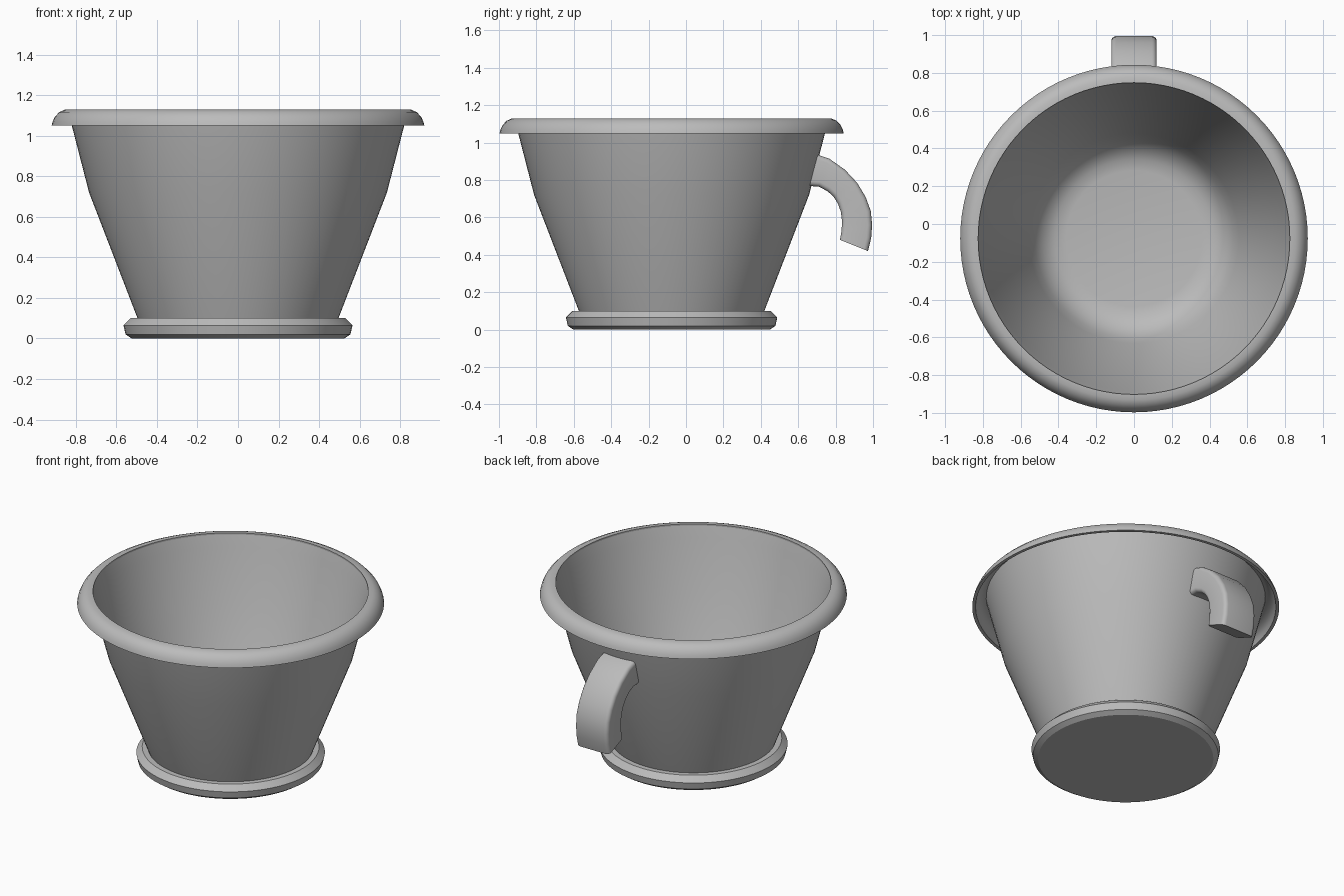
import bpy, bmesh, math

cube = bpy.data.objects.get("Cube")
if cube:
    bpy.data.objects.remove(cube, do_unlink=True)

CENTRE_Y = -0.077
SIDES = 96

grey = bpy.data.materials.new("plain grey")
grey.use_nodes = True
grey.diffuse_color = (0.5, 0.5, 0.5, 1)
grey.node_tree.nodes["Principled BSDF"].inputs["Base Color"].default_value = (0.5, 0.5, 0.5, 1)


def finish(name, bm, angle):
    bmesh.ops.recalc_face_normals(bm, faces=bm.faces)
    mesh = bpy.data.meshes.new(name)
    bm.to_mesh(mesh)
    bm.free()
    mesh.materials.append(grey)
    obj = bpy.data.objects.new(name, mesh)
    bpy.context.collection.objects.link(obj)
    bpy.ops.object.select_all(action='DESELECT')
    obj.select_set(True)
    bpy.context.view_layer.objects.active = obj
    bpy.ops.object.shade_smooth_by_angle(angle=math.radians(angle))
    return obj


def lathe(name, profile, closed=False, angle=30):
    """Turn (radius, height) points about the vertical axis."""
    bm = bmesh.new()
    verts = [bm.verts.new((r, 0, z)) for r, z in profile]
    ends = verts[1:] + verts[:1] if closed else verts[1:]
    edges = [bm.edges.new(pair) for pair in zip(verts, ends)]
    bmesh.ops.spin(bm, geom=verts + edges, cent=(0, 0, 0), axis=(0, 0, 1),
                   angle=math.tau, steps=SIDES)
    bmesh.ops.remove_doubles(bm, verts=bm.verts, dist=0.0005)
    obj = finish(name, bm, angle)
    obj.location.y = CENTRE_Y
    return obj


# Foot ring with a flat underside
lathe("foot", [(0, 0), (0.525, 0), (0.555, 0.02), (0.565, 0.065),
               (0.53, 0.1), (0, 0.1)])

# Thin-walled bowl, outside then rounded inside
lathe("bowl", [(0, 0.09), (0.492, 0.09), (0.735, 0.72), (0.82, 1.05), (0.838, 1.12),
               (0.825, 1.12), (0.805, 1.05), (0.72, 0.72), (0.555, 0.29),
               (0.525, 0.22), (0.48, 0.155), (0.42, 0.12), (0.36, 0.11), (0, 0.11)])

# Rolled rim, hollow underneath
lathe("rim", [(0.825, 1.115), (0.825, 1.13), (0.855, 1.129), (0.882, 1.117),
              (0.903, 1.095), (0.915, 1.07), (0.92, 1.05),
              (0.9, 1.05), (0.893, 1.075), (0.875, 1.1), (0.85, 1.112)], closed=True, angle=40)

# Curved open handle: matching points on its outer and inner curves, as (y, z)
outer = [(0.705, 0.935), (0.765, 0.915), (0.85, 0.855), (0.915, 0.785),
         (0.96, 0.71), (0.988, 0.635), (0.995, 0.56), (0.99, 0.49), (0.973, 0.42)]
inner = [(0.658, 0.768), (0.71, 0.765), (0.757, 0.74), (0.788, 0.712),
         (0.812, 0.674), (0.828, 0.63), (0.834, 0.58), (0.832, 0.53), (0.823, 0.48)]
HALF = 0.12
bm = bmesh.new()
rings = [[bm.verts.new((x, *p)) for x, p in
          ((-HALF, o), (HALF, o), (HALF, i), (-HALF, i))]
         for o, i in zip(outer, inner)]
for a, b in zip(rings, rings[1:]):
    for k in range(4):
        n = (k + 1) % 4
        bm.faces.new((a[k], a[n], b[n], b[k]))
bm.faces.new(rings[0])
bm.faces.new(rings[-1])
# Round the four long edges
long_edges = [bm.edges.get((a[k], b[k])) for a, b in zip(rings, rings[1:]) for k in range(4)]
bmesh.ops.bevel(bm, geom=long_edges, offset=0.025, segments=4, profile=0.5, affect='EDGES')
finish("handle", bm, 40)
